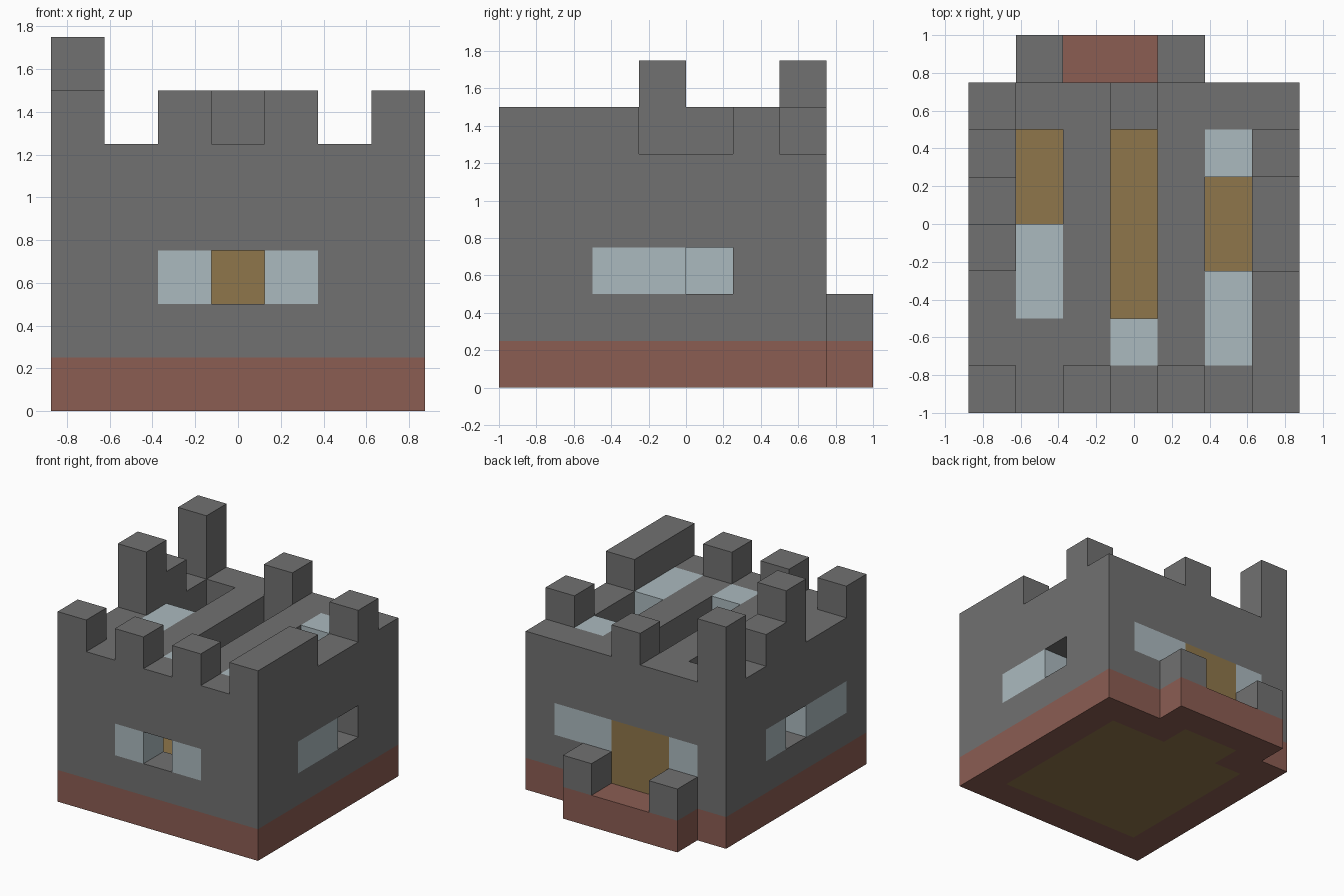
import bpy
import bmesh
from itertools import product
from mathutils import Vector

cube = bpy.data.objects.get("Cube")
if cube:
    bpy.data.objects.remove(cube, do_unlink=True)

UNIT = 0.25
ORIGIN = Vector((-0.875, -1.0, 0.0))


def material(name, rgb):
    mat = bpy.data.materials.new(name)
    mat.use_nodes = True
    color = (*rgb, 1.0)
    mat.diffuse_color = color
    mat.node_tree.nodes["Principled BSDF"].inputs["Base Color"].default_value = color
    return mat


stone = material("grey stone", (0.165, 0.165, 0.165))
brick = material("red brick", (0.26, 0.11, 0.086))
wood = material("brown wood", (0.275, 0.183, 0.069))
glass = material("pale glass", (0.41, 0.49, 0.52))

parts = {}   # name -> (material, set of blocks)
owner = {}   # block -> part name


def fill(name, mat, i, j, k):
    """Claim a range of blocks (inclusive pairs) for a part, replacing what was there."""
    for block in product(*(range(a, b + 1) for a, b in (i, j, k))):
        carve(block)
        parts.setdefault(name, (mat, set()))[1].add(block)
        owner[block] = name


def carve(block):
    if block in owner:
        parts[owner.pop(block)][1].discard(block)


def cut(i, j, k):
    for block in product(*(range(a, b + 1) for a, b in (i, j, k))):
        carve(block)


# Brick foundation, porch and wooden floor
fill("foundation", brick, (0, 6), (0, 6), (0, 0))
fill("porch_step", brick, (1, 4), (7, 7), (0, 0))
fill("floor", wood, (1, 5), (1, 5), (0, 0))
fill("floor", wood, (2, 3), (6, 6), (0, 0))
for i in (1, 4):
    fill("porch_posts", stone, (i, i), (7, 7), (1, 1))

# Hollow stone shell with a flat roof
fill("walls", stone, (0, 6), (0, 6), (1, 4))
cut((1, 5), (1, 5), (1, 3))

# Roof slots and skylights
cut((1, 1), (4, 5), (4, 4))
cut((3, 3), (2, 5), (4, 4))
cut((5, 5), (3, 4), (4, 4))
for i, j in ((1, (2, 3)), (3, (1, 1)), (5, (1, 2)), (5, (5, 5))):
    fill("skylights", glass, (i, i), j, (4, 4))

# Front, side and back windows with their openings
for i in (2, 4):
    fill("front_windows", glass, (i, i), (0, 0), (2, 2))
cut((3, 3), (0, 0), (2, 2))
fill("left_window", glass, (6, 6), (2, 3), (2, 2))
cut((6, 6), (4, 4), (2, 2))
fill("right_window", glass, (0, 0), (1, 2), (2, 2))
fill("right_window", glass, (0, 0), (4, 4), (2, 2))
cut((0, 0), (3, 3), (2, 2))
fill("back_windows", glass, (4, 5), (6, 6), (2, 2))
fill("back_windows", glass, (1, 1), (6, 6), (2, 2))

# Double door at the back
fill("door", wood, (2, 3), (6, 6), (1, 2))

# Battlements
for i in (0, 2, 4):
    fill("front_battlements", stone, (i, i), (0, 0), (5, 5))
fill("left_battlements", stone, (6, 6), (0, 2), (5, 5))
fill("left_battlements", stone, (6, 6), (5, 5), (5, 5))
fill("back_battlement", stone, (3, 3), (6, 6), (5, 5))
fill("right_battlements", stone, (0, 0), (4, 4), (5, 5))
for j in (3, 6):
    fill("right_battlements", stone, (0, 0), (j, j), (5, 6))


def build(name, mat, blocks):
    """Skin a part's exposed block sides and merge the coplanar faces."""
    bm = bmesh.new()
    for block in sorted(blocks):
        for axis, side in product(range(3), (0, 1)):
            near = list(block)
            near[axis] += 2 * side - 1
            if tuple(near) in owner:
                continue
            u, v = (axis + 1) % 3, (axis + 2) % 3
            ring = []
            for du, dv in ((0, 0), (1, 0), (1, 1), (0, 1)):
                corner = Vector(block)
                corner[axis] += side
                corner[u] += du
                corner[v] += dv
                ring.append(bm.verts.new(ORIGIN + corner * UNIT))
            bm.faces.new(ring if side else ring[::-1])
    bmesh.ops.remove_doubles(bm, verts=bm.verts, dist=0.001)
    bmesh.ops.dissolve_limit(bm, angle_limit=0.01, verts=bm.verts, edges=bm.edges)
    mesh = bpy.data.meshes.new(name)
    bm.to_mesh(mesh)
    bm.free()
    mesh.materials.append(mat)
    bpy.context.scene.collection.objects.link(bpy.data.objects.new(name, mesh))


for name, (mat, blocks) in parts.items():
    build(name, mat, blocks)
